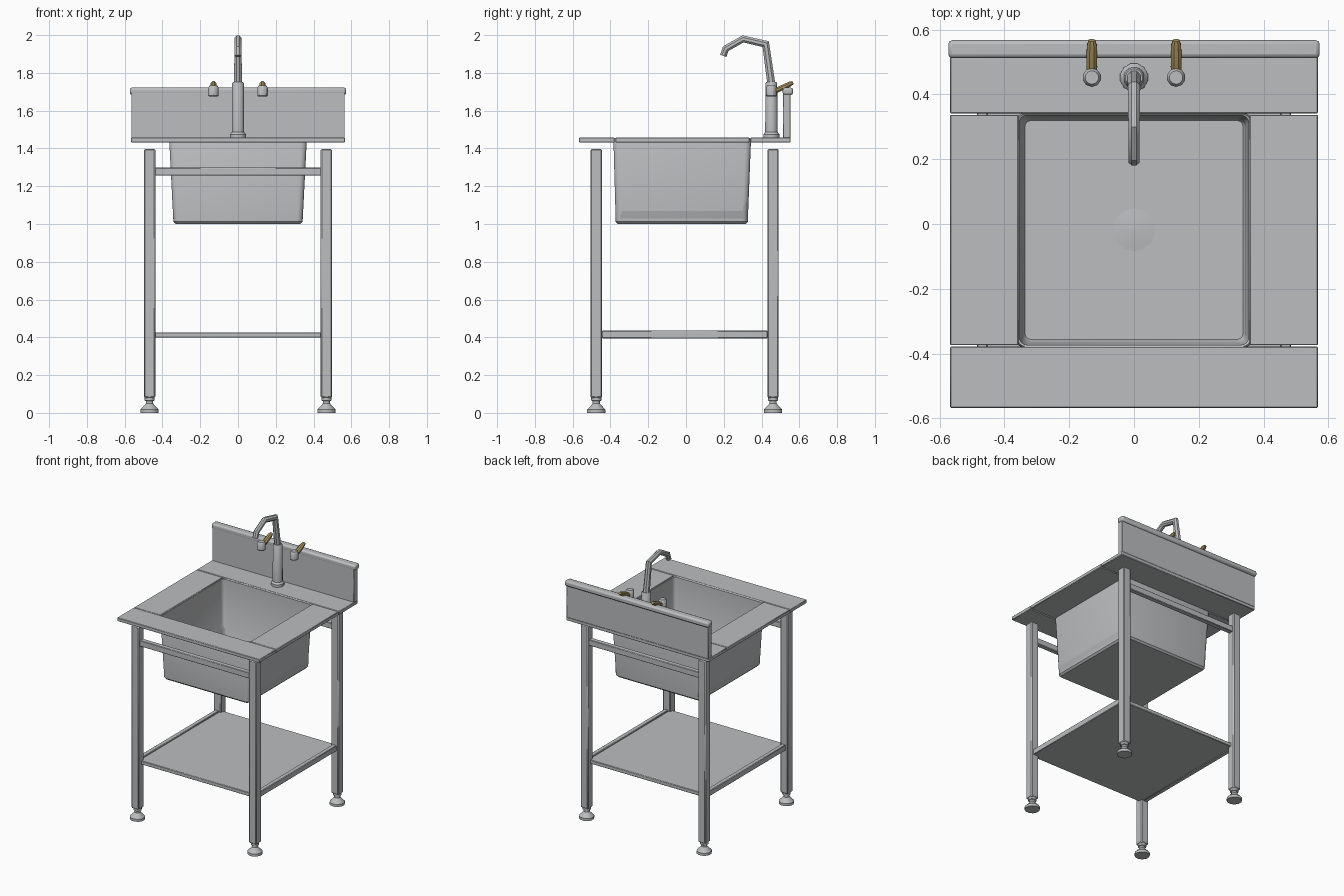
import bpy, bmesh, math
from mathutils import Vector

cube = bpy.data.objects.get("Cube")
if cube:
    bpy.data.objects.remove(cube, do_unlink=True)


def material(name, rgb):
    m = bpy.data.materials.new(name)
    m.use_nodes = True
    m.diffuse_color = (*rgb, 1)
    m.node_tree.nodes["Principled BSDF"].inputs["Base Color"].default_value = (*rgb, 1)
    return m


STEEL = material("brushed steel", (0.50, 0.51, 0.52))
BRASS = material("brass", (0.42, 0.30, 0.12))


def finish(bm, name, mat, bevel=0.0, segments=1):
    bmesh.ops.recalc_face_normals(bm, faces=bm.faces)
    mesh = bpy.data.meshes.new(name)
    bm.to_mesh(mesh)
    bm.free()
    mesh.materials.append(mat)
    ob = bpy.data.objects.new(name, mesh)
    bpy.context.collection.objects.link(ob)
    if bevel:
        mod = ob.modifiers.new("soft_edges", "BEVEL")
        mod.width, mod.segments = bevel, segments
    bpy.ops.object.select_all(action="DESELECT")
    ob.select_set(True)
    bpy.context.view_layer.objects.active = ob
    bpy.ops.object.shade_smooth_by_angle(angle=math.radians(35))
    return ob


def box(name, x, y, z, bevel=0.003, segments=1):
    """Box from (min, max) pairs."""
    bm = bmesh.new()
    bmesh.ops.create_cube(bm, size=1)
    for v in bm.verts:
        v.co = [(a + b) / 2 + c * (b - a) for c, (a, b) in zip(v.co, (x, y, z))]
    return finish(bm, name, STEEL, bevel, segments)


def loft(name, rings, mat=STEEL):
    """Skin a list of equal-length point rings and cap both ends."""
    bm = bmesh.new()
    loops = [[bm.verts.new(p) for p in ring] for ring in rings]
    n = len(loops[0])
    for a, b in zip(loops, loops[1:]):
        for i in range(n):
            j = (i + 1) % n
            bm.faces.new((a[i], a[j], b[j], b[i]))
    bm.faces.new(loops[0])
    bm.faces.new(loops[-1])
    return finish(bm, name, mat)


def turned(name, x, y, profile, sides=12):
    """Upright turned part from (radius, z) pairs."""
    angles = [math.tau * (i + 0.5) / sides for i in range(sides)]
    return loft(name, [[(x + r * math.cos(a), y + r * math.sin(a), z) for a in angles]
                       for r, z in profile])


def tube(name, path, radii, sides=8, mat=STEEL, widen=1.0):
    """Tube along a path lying in a plane of constant x, with mitred bends."""
    pts = [Vector(p) for p in path]
    rings = []
    for i, p in enumerate(pts):
        d1 = (p - pts[max(i - 1, 0)]).normalized()
        d2 = (pts[min(i + 1, len(pts) - 1)] - p).normalized()
        t = (d1 + d2).normalized()
        normal = Vector((1, 0, 0)).cross(t)
        miter = 1 / max(t.dot(d2 if d2.length else d1), 0.5)
        ring = []
        for k in range(sides):
            a = math.tau * (k + 0.5) / sides
            ring.append(p + Vector((radii[i] * widen * math.cos(a), 0, 0))
                        + normal * radii[i] * miter * math.sin(a))
        rings.append(ring)
    return loft(name, rings, mat)


def rounded_rect(half_x, y0, y1, r, z, steps=4):
    ring = []
    corners = ((half_x - r, y1 - r), (r - half_x, y1 - r),
               (r - half_x, y0 + r), (half_x - r, y0 + r))
    for q, (cx, cy) in enumerate(corners):
        for s in range(steps + 1):
            a = math.pi / 2 * (q + s / steps)
            ring.append((cx + r * math.cos(a), cy + r * math.sin(a), z))
    return ring


# Legs with adjustable feet
LEG_X, LEG_Y = 0.468, (-0.475, 0.461)
for side, sx in (("right", -1), ("left", 1)):
    for end, y in zip(("front", "back"), LEG_Y):
        x = sx * LEG_X
        box(f"{end}_{side}_leg", (x - 0.03, x + 0.03), (y - 0.03, y + 0.03),
            (0.08, 1.397), 0.006)
        turned(f"{end}_{side}_foot", x, y,
               [(0.05, 0), (0.05, 0.018), (0.026, 0.042), (0.02, 0.05),
                (0.02, 0.062), (0.028, 0.066), (0.028, 0.082)])
    # Side rails of the lower shelf
    xs = sorted((sx * 0.452, sx * 0.484))
    box(f"shelf_{side}_rail", xs, (-0.446, 0.432), (0.395, 0.435))

# Cross rails under the counter
for end, y in zip(("front", "back"), LEG_Y):
    box(f"{end}_cross_rail", (-0.44, 0.44), (y - 0.018, y + 0.018), (1.256, 1.298))

# Lower shelf
box("lower_shelf", (-0.455, 0.455), (-0.475, 0.461), (0.398, 0.425))

# Counter top in four boards around the basin
TOP = (1.432, 1.457)
box("counter_front", (-0.567, 0.567), (-0.567, -0.378), TOP)
box("counter_back", (-0.567, 0.567), (0.341, 0.553), TOP)
for side, sx in (("right", -1), ("left", 1)):
    box(f"counter_{side}", sorted((sx * 0.357, sx * 0.567)), (-0.374, 0.337), TOP)

# Basin: outside skin, rim, then inside skin
loft("basin", [
    rounded_rect(0.330, -0.360, 0.315, 0.020, 1.0),
    rounded_rect(0.342, -0.372, 0.327, 0.030, 1.012),
    rounded_rect(0.364, -0.384, 0.344, 0.030, 1.440),
    rounded_rect(0.360, -0.378, 0.340, 0.026, 1.454),
    rounded_rect(0.354, -0.373, 0.335, 0.024, 1.450),
    rounded_rect(0.344, -0.364, 0.327, 0.024, 1.030),
    rounded_rect(0.336, -0.356, 0.319, 0.018, 1.016)])
turned("drain", 0, -0.018, [(0.066, 1.012), (0.066, 1.02), (0.01, 1.026)], 14)

# Backsplash with rolled lip
box("backsplash", (-0.565, 0.565), (0.513, 0.553), (1.455, 1.695), 0.002)
box("backsplash_lip", (-0.573, 0.573), (0.512, 0.567), (1.683, 1.722), 0.012, 2)

# Tap
TAP_Y = 0.452
turned("tap_body", 0, TAP_Y, [(0.044, 1.455), (0.044, 1.475), (0.034, 1.487),
                              (0.032, 1.745), (0.027, 1.752)])
tube("tap_spout", [(0, TAP_Y, 1.74), (0, 0.422, 1.952), (0, 0.302, 1.98),
                   (0, 0.210, 1.928), (0, 0.197, 1.89)],
     [0.023, 0.020, 0.019, 0.019, 0.019])

# Tap knobs with brass levers
for side, sx in (("right", -1), ("left", 1)):
    x = sx * 0.13
    turned(f"{side}_knob", x, TAP_Y, [(0.025, 1.675), (0.029, 1.68), (0.029, 1.722),
                                      (0.021, 1.734)], 10)
    tube(f"{side}_lever", [(x, 0.462, 1.701), (x, 0.485, 1.711), (x, 0.55, 1.741),
                           (x, 0.567, 1.749)],
         [0.014, 0.015, 0.014, 0.009], 8, BRASS, 1.2)
